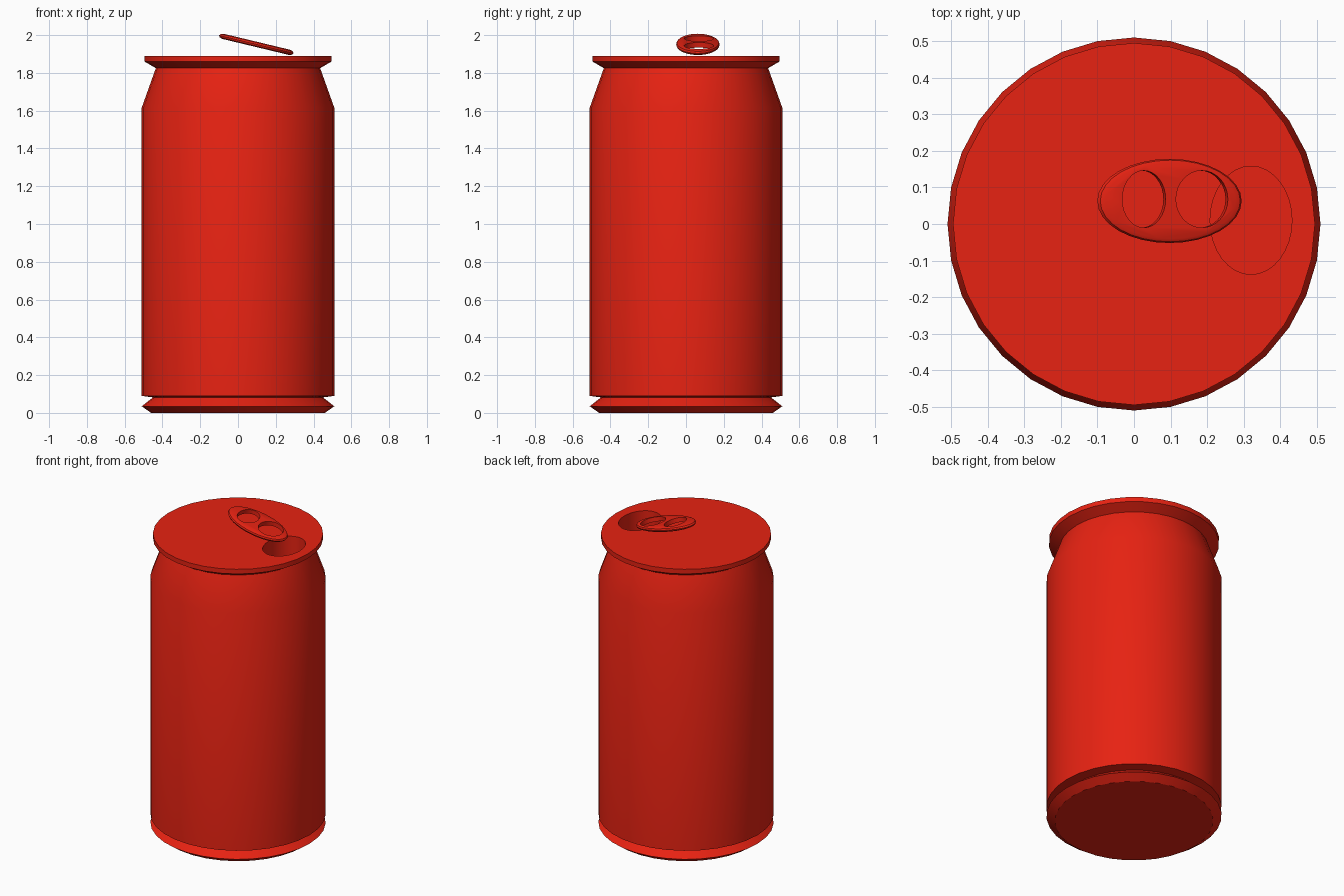
import bpy
import bmesh
from math import cos, sin, pi, radians
from mathutils import Matrix

if "Cube" in bpy.data.objects:
    bpy.data.objects.remove(bpy.data.objects["Cube"])

red = bpy.data.materials.new("red_metal")
red.diffuse_color = (0.8, 0.016, 0.006, 1)
red.use_nodes = True
red.node_tree.nodes["Principled BSDF"].inputs["Base Color"].default_value = red.diffuse_color


def lathe(name, profile, sides, sx=1, sy=1, matrix=Matrix()):
    """Stack rings of (radius, z) and cap both ends."""
    bm = bmesh.new()
    rings = []
    for r, z in profile:
        rings.append([bm.verts.new((r * sx * cos(2 * pi * i / sides),
                                    r * sy * sin(2 * pi * i / sides), z))
                      for i in range(sides)])
    for a, b in zip(rings, rings[1:]):
        for i in range(sides):
            j = (i + 1) % sides
            bm.faces.new((a[i], a[j], b[j], b[i]))
    bm.faces.new(rings[0][::-1])
    bm.faces.new(rings[-1])
    bm.transform(matrix)
    mesh = bpy.data.meshes.new(name)
    bm.to_mesh(mesh)
    bm.free()
    mesh.materials.append(red)
    obj = bpy.data.objects.new(name, mesh)
    bpy.context.collection.objects.link(obj)
    return obj


def activate(obj):
    bpy.ops.object.select_all(action='DESELECT')
    obj.select_set(True)
    bpy.context.view_layer.objects.active = obj


def cut(obj, cutter):
    """Subtract the cutter, then remove it."""
    cutter.hide_render = True
    mod = obj.modifiers.new("cut", 'BOOLEAN')
    mod.operation = 'DIFFERENCE'
    mod.solver = 'EXACT'
    mod.object = cutter
    activate(obj)
    bpy.ops.object.modifier_apply(modifier=mod.name)
    bpy.data.objects.remove(cutter)


def smooth(obj):
    activate(obj)
    bpy.ops.object.shade_smooth_by_angle(angle=radians(35))


# Can: foot bead, groove, wall, sloped shoulder, neck and rim
can = lathe("can_body", [(0.46, 0), (0.51, 0.035), (0.45, 0.082), (0.51, 0.09),
                         (0.51, 1.615), (0.435, 1.825), (0.495, 1.86), (0.495, 1.89)], 32)

# Drinking opening sunk into the lid
cut(can, lathe("opening_cutter", [(1, 1.69), (1, 2.0)], 32, 0.112, 0.148,
               Matrix.Translation((0.32, 0.01, 0))))
smooth(can)

# Tilted pull tab with rounded edge and two finger holes
place = Matrix.Translation((0.097, 0.063, 1.951)) @ Matrix.Rotation(radians(13.5), 4, 'Y')
tab = lathe("pull_tab", [(0.9, -0.014), (0.97, -0.009), (1, 0), (0.97, 0.009), (0.9, 0.014)],
            32, 0.203, 0.115, place)
for x, rx in ((-0.075, 0.061), (0.088, 0.073)):
    cut(tab, lathe("hole_cutter", [(1, -0.1), (1, 0.1)], 32, rx, 0.078,
                   place @ Matrix.Translation((x, 0.005, 0))))
smooth(tab)
